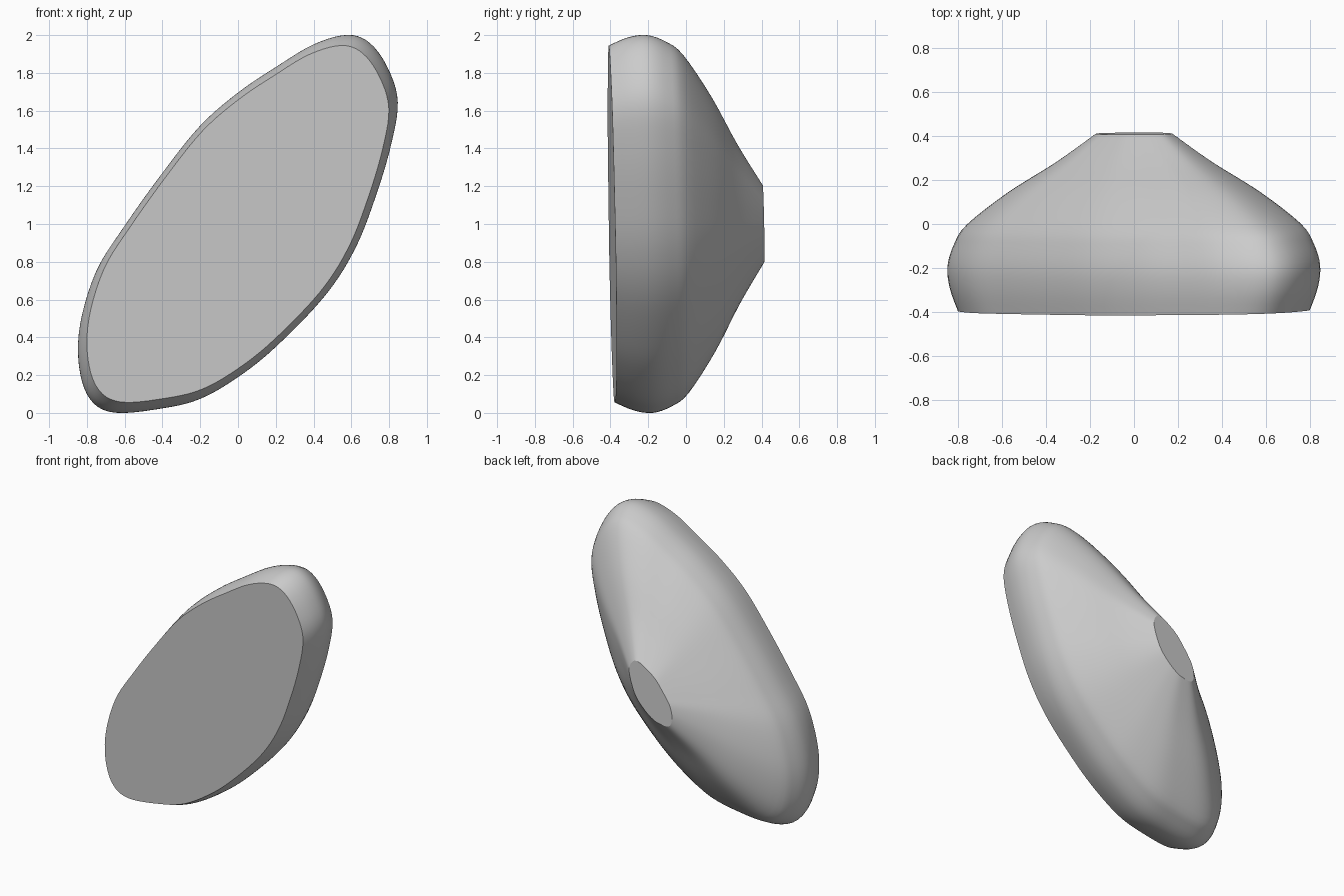
import bpy, bmesh, math
from mathutils import Vector

if "Cube" in bpy.data.objects:
    bpy.data.objects.remove(bpy.data.objects["Cube"])


def spline(points, steps, closed):
    """Catmull-Rom curve through 2D points."""
    pts = [Vector(p) for p in points]
    n = len(pts)
    pick = (lambda i: pts[i % n]) if closed else (lambda i: pts[min(max(i, 0), n - 1)])
    out = []
    for i in range(n if closed else n - 1):
        a, b, c, d = (pick(i + k) for k in (-1, 0, 1, 2))
        for s in range(steps):
            t = s / steps
            out.append(0.5 * (2 * b + (c - a) * t + (2 * a - 5 * b + 4 * c - d) * t * t
                              + (3 * b - a - 3 * c + d) * t ** 3))
    if not closed:
        out.append(pts[-1])
    return out


# slanted oval outline (x, z) at the widest section
OUTLINE = [(0.58, 2.0), (0.70, 1.955), (0.795, 1.82), (0.845, 1.645), (0.81, 1.42),
           (0.73, 1.15), (0.62, 0.87), (0.46, 0.62), (0.20, 0.35), (0.0, 0.19),
           (-0.20, 0.075), (-0.40, 0.025), (-0.65, 0.002), (-0.78, 0.07), (-0.84, 0.24),
           (-0.835, 0.47), (-0.75, 0.75), (-0.60, 0.99), (-0.40, 1.27), (-0.20, 1.52),
           (0.0, 1.695), (0.20, 1.83), (0.40, 1.95)]

# front-to-back profile: (y, scale of outline)
PROFILE = [(-0.393, 0.945), (-0.29, 0.988), (-0.19, 1.0), (-0.09, 0.965), (0.0, 0.895),
           (0.145, 0.675), (0.28, 0.42), (0.41, 0.205)]

outline = spline(OUTLINE, 5, True)
profile = spline(PROFILE, 4, False)

# knob body: rings lofted along the profile, all leaning slightly
bm = bmesh.new()
rings = []
for y, s in profile:
    ring = []
    for p in outline:
        x, z = p.x * s, (p.y - 1) * s
        ring.append(bm.verts.new((x, y + 0.028 * x - 0.033 * z, 1 + z)))
    rings.append(ring)
n = len(outline)
for r0, r1 in zip(rings, rings[1:]):
    for i in range(n):
        j = (i + 1) % n
        bm.faces.new((r0[i], r0[j], r1[j], r1[i]))

# flat front face and small flat back cap
bm.faces.new(rings[0])
bm.faces.new(rings[-1])
bmesh.ops.recalc_face_normals(bm, faces=bm.faces)

mesh = bpy.data.meshes.new("oval_knob")
bm.to_mesh(mesh)
bm.free()
body = bpy.data.objects.new("oval_knob", mesh)
bpy.context.collection.objects.link(body)

grey = bpy.data.materials.new("light grey")
grey.diffuse_color = (0.6, 0.6, 0.6, 1)
grey.use_nodes = True
grey.node_tree.nodes["Principled BSDF"].inputs["Base Color"].default_value = grey.diffuse_color
mesh.materials.append(grey)

bpy.context.view_layer.objects.active = body
body.select_set(True)
bpy.ops.object.shade_smooth_by_angle(angle=math.radians(18))
